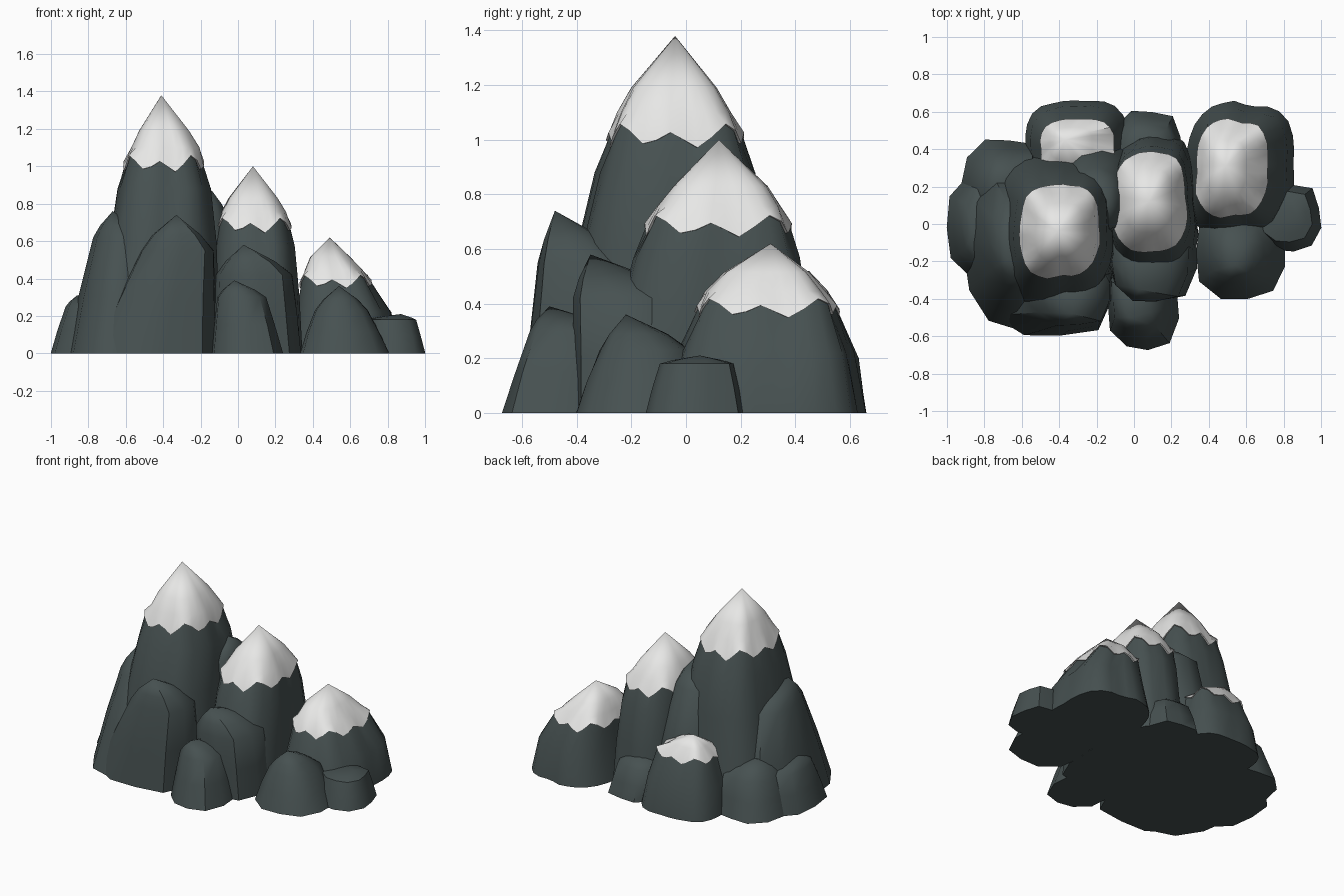
import bpy, bmesh, math, random

if "Cube" in bpy.data.objects:
    bpy.data.objects.remove(bpy.data.objects["Cube"])

random.seed(7)


def material(name, color):
    m = bpy.data.materials.new(name)
    m.diffuse_color = (*color, 1)
    m.use_nodes = True
    m.node_tree.nodes["Principled BSDF"].inputs["Base Color"].default_value = m.diffuse_color
    return m


ROCK = material("dark slate rock", (0.062, 0.082, 0.082))
SNOW = material("snow white", (0.80, 0.80, 0.79))


def ring(bm, box, z, n, jitter, amp=0.0, grow=0.0):
    """Rounded-box outline inside box=(x0,x1,y0,y1), optionally with a wavy height."""
    x0, x1, y0, y1 = box
    verts = []
    for i in range(n):
        a = 2 * math.pi * (i + 0.5) / n
        c, s = math.cos(a), math.sin(a)
        r = (abs(c) ** 2.9 + abs(s) ** 2.9) ** (-1 / 2.9) * jitter[i]
        x = (x0 + x1) / 2 + c * r * ((x1 - x0) / 2 + grow)
        y = (y0 + y1) / 2 + s * r * ((y1 - y0) / 2 + grow)
        wave = 0.65 * math.cos(8 * a + 0.6) + 0.35 * math.cos(4 * a + 3.1)
        verts.append(bm.verts.new((x, y, z + amp * wave)))
    return verts


def loft(name, levels, apex, n, snow_from=None):
    """Stack outlines (box, z, amp, grow) and close them in a point."""
    bm = bmesh.new()
    knots = [random.uniform(0.94, 1.03) for _ in range(n)]
    if n > 16:      # finer outlines get facets spread over two steps
        knots = [(knots[i] if i % 2 == 0 else
                  (knots[i - 1] + knots[(i + 1) % n]) / 2) for i in range(n)]
    rings = []
    for box, z, amp, grow in levels:
        j = [min(1.03, k + random.uniform(-0.012, 0.012)) for k in knots]
        if snow_from is not None and len(rings) == snow_from:
            j = last
        last = j
        rings.append(ring(bm, box, z, n, j, amp, grow))
    bm.faces.new(rings[0][::-1])
    for k in range(len(rings) - 1):
        for i in range(n):
            f = bm.faces.new((rings[k][i], rings[k][(i + 1) % n],
                              rings[k + 1][(i + 1) % n], rings[k + 1][i]))
            f.material_index = int(snow_from is not None and k >= snow_from - 1)
    tip = bm.verts.new(apex)
    for i in range(n):
        f = bm.faces.new((rings[-1][i], rings[-1][(i + 1) % n], tip))
        f.material_index = int(snow_from is not None)
    me = bpy.data.meshes.new(name)
    bm.to_mesh(me)
    bm.free()
    me.materials.append(ROCK)
    me.materials.append(SNOW)
    ob = bpy.data.objects.new(name, me)
    bpy.context.collection.objects.link(ob)
    bpy.ops.object.select_all(action='DESELECT')
    ob.select_set(True)
    bpy.context.view_layer.objects.active = ob
    bpy.ops.object.shade_smooth_by_angle(angle=math.radians(45))


def peak(name, rock, snowline, cap, apex, amp):
    levels = [(b, z, 0, 0) for b, z in rock]
    levels += [(snowline[0], snowline[1], amp, 0), (snowline[0], snowline[1], amp, 0.01)]
    levels += [(b, z, 0, 0) for b, z in cap]
    loft(name, levels, apex, 32, len(rock) + 1)


def mix(a, b, t):
    return tuple(p + (q - p) * t for p, q in zip(a, b))


def rock(name, base, shoulder, z, apex):
    loft(name, [(base, 0, 0, 0), (mix(base, shoulder, 0.45), z * 0.5, 0, 0),
                (shoulder, z, 0, 0),
                (mix(shoulder, (apex[0], apex[0], apex[1], apex[1]), 0.35),
                 z + (apex[2] - z) * 0.45, 0, 0)], apex, 11)


# Snow-capped peaks
peak("main_peak",
     [((-.80, -.09, -.50, .42), 0), ((-.69, -.11, -.40, .33), .6),
      ((-.645, -.14, -.33, .27), .88)],
     ((-.605, -.19, -.28, .215), 1.01),
     [((-.572, -.205, -.25, .175), 1.1), ((-.53, -.26, -.20, .12), 1.19)],
     (-.41, -.04, 1.38), .05)
peak("middle_peak",
     [((-.14, .34, -.35, .50), 0), ((-.13, .325, -.27, .46), .3),
      ((-.12, .30, -.20, .42), .57)],
     ((-.105, .275, -.145, .38), .68),
     [((-.09, .255, -.11, .35), .755), ((-.05, .21, -.05, .30), .83)],
     (.08, .12, 1.0), .045)
peak("right_peak",
     [((.27, .86, -.08, .65), 0), ((.31, .82, -.03, .61), .22)],
     ((.335, .71, .045, .55), .38),
     [((.355, .67, .07, .51), .445), ((.385, .60, .14, .45), .515)],
     (.49, .31, .62), .04)
peak("rear_peak",
     [((-.58, -.02, .10, .67), 0), ((-.55, -.06, .14, .64), .2)],
     ((-.49, -.11, .22, .56), .37),
     [((-.45, -.22, .33, .52), .45)], (-.37, .45, .52), .03)

# Bare rock shoulders and foothills: base box, shoulder box, shoulder height, tip
for args in [
    ("left_shoulder", (-.91, -.45, -.55, .34), (-.77, -.48, -.34, .14), .62, (-.67, -.19, .76)),
    ("front_shoulder", (-.78, -.10, -.61, -.05), (-.53, -.12, -.55, -.18), .55, (-.33, -.48, .74)),
    ("inner_ridge", (-.42, .05, -.10, .48), (-.36, -.06, -.05, .30), .74, (-.14, .10, .87)),
    ("middle_shoulder", (-.14, .335, -.42, .10), (-.12, .29, -.42, .02), .42, (.03, -.35, .58)),
    ("front_foothill", (-.15, .24, -.67, -.20), (-.12, .15, -.57, -.25), .30, (-.02, -.50, .39)),
    ("right_front_foothill", (.33, .82, -.41, .10), (.41, .70, -.32, .02), .23, (.54, -.22, .36)),
    ("right_foothill", (.66, 1.0, -.15, .22), (.68, .95, -.10, .18), .18, (.87, .05, .21)),
    ("left_foothill", (-1.0, -.58, -.30, .26), (-.92, -.60, -.22, .20), .25, (-.86, -.04, .31)),
    ("left_rear_foothill", (-.92, -.48, -.02, .46), (-.84, -.50, .02, .38), .25, (-.72, .24, .36)),
    ("rear_foothill", (-.12, .26, .20, .61), (-.09, .22, .22, .54), .20, (.06, .42, .27)),
]:
    rock(*args)
